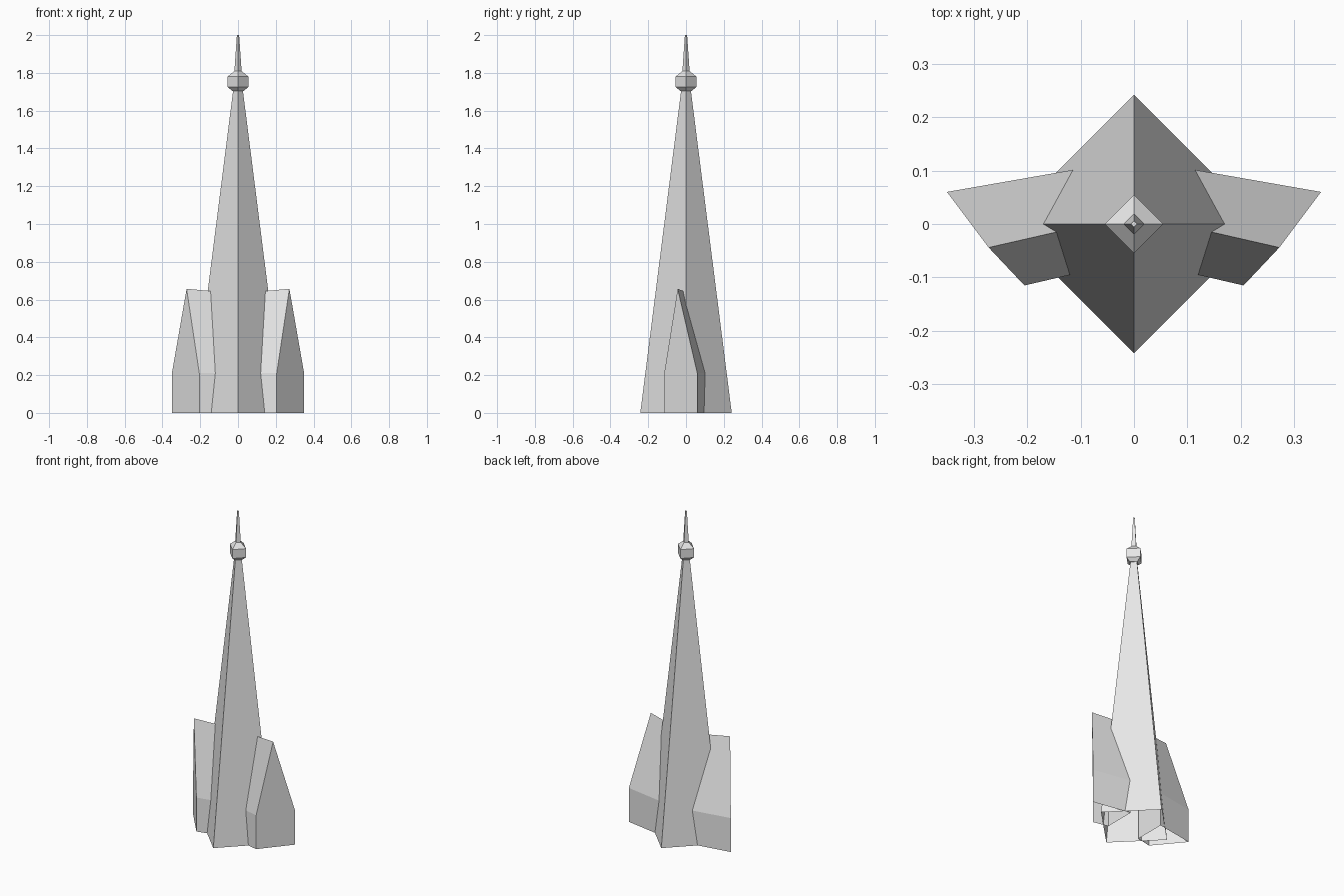
import bpy
import bmesh
from math import cos, sin, pi

cube = bpy.data.objects.get("Cube")
if cube:
    bpy.data.objects.remove(cube, do_unlink=True)

grey = bpy.data.materials.new("light_grey")
grey.use_nodes = True
colour = (0.8, 0.8, 0.8, 1)
grey.diffuse_color = colour
grey.node_tree.nodes["Principled BSDF"].inputs["Base Color"].default_value = colour


def finish(name, bm):
    bmesh.ops.recalc_face_normals(bm, faces=bm.faces)
    mesh = bpy.data.meshes.new(name)
    bm.to_mesh(mesh)
    bm.free()
    mesh.materials.append(grey)
    obj = bpy.data.objects.new(name, mesh)
    bpy.context.collection.objects.link(obj)
    return obj


def bridge(bm, a, b):
    for i in range(len(a)):
        j = (i + 1) % len(a)
        bm.faces.new((a[i], a[j], b[j], b[i]))


def diamond_tower(name, profile, cap_bottom):
    """Four-sided tower through (radius, height) points, corners on the axes."""
    bm = bmesh.new()
    rings = [[bm.verts.new((r * cos(k * pi / 2), r * sin(k * pi / 2), z))
              for k in range(4)] for r, z in profile]
    for low, high in zip(rings, rings[1:]):
        bridge(bm, low, high)
    bm.faces.new(rings[-1])
    if cap_bottom:
        bm.faces.new(rings[0])
    return finish(name, bm)


# Tall tapering spire, open underneath
diamond_tower("spire", [(0.242, 0), (0.026, 1.705)], False)

# Finial with a bulb and a needle
diamond_tower("finial", [(0.03, 1.705), (0.055, 1.725), (0.055, 1.78),
                         (0.019, 1.81), (0.006, 2.0)], True)


def fin(name, side):
    """Gabled buttress: outer pentagon joined to an inner one in the spire."""
    outer = [(0.205, -0.115, 0), (0.35, 0.06, 0), (0.35, 0.06, 0.21),
             (0.272, -0.044, 0.657), (0.205, -0.115, 0.21)]
    inner = [(0.11, -0.093, 0), (0.11, 0.102, 0), (0.11, 0.102, 0.21),
             (0.11, -0.007, 0.642), (0.11, -0.093, 0.21)]
    bm = bmesh.new()
    ends = [[bm.verts.new((side * x, y, z)) for x, y, z in ring]
            for ring in (outer, inner)]
    bridge(bm, *ends)
    for ring in ends:
        bm.faces.new(ring)
    bmesh.ops.recalc_face_normals(bm, faces=bm.faces)
    # Leave the underside open like the spire
    floor = [f for f in bm.faces if all(v.co.z < 0.01 for v in f.verts)]
    bmesh.ops.delete(bm, geom=floor, context="FACES_ONLY")
    return finish(name, bm)


fin("left_fin", 1)
fin("right_fin", -1)
